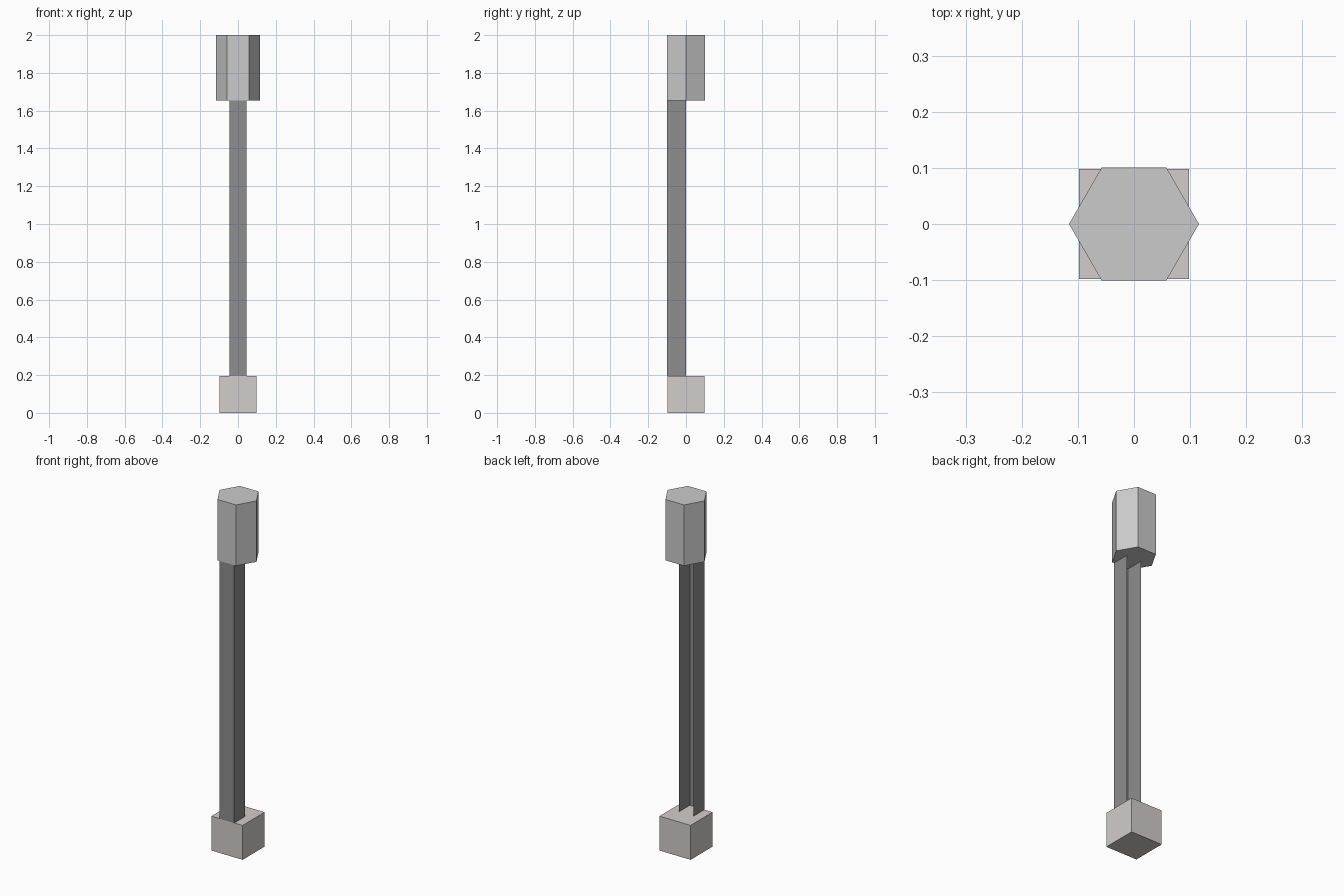
import bpy, math

if "Cube" in bpy.data.objects:
    bpy.data.objects.remove(bpy.data.objects["Cube"])


def paint(obj, name, color):
    mat = bpy.data.materials.new(name)
    mat.diffuse_color = (*color, 1)
    mat.use_nodes = True
    mat.node_tree.nodes["Principled BSDF"].inputs["Base Color"].default_value = mat.diffuse_color
    obj.data.materials.append(mat)


# Cube foot
bpy.ops.mesh.primitive_cube_add(size=1, location=(0, 0, 0.099))
base = bpy.context.object
base.name = "base_block"
base.scale = (0.196, 0.196, 0.195)
base.location.z = 0.195 / 2
paint(base, "warm_grey", (0.64, 0.61, 0.60))

# Post: thin sheet channel, open towards the back
profile = [(0.046, -0.001), (0.046, -0.1), (-0.046, -0.1), (-0.046, -0.001)]
bottom, top = 0.195, 1.655
verts = [(x, y, z) for z in (bottom, top) for x, y in profile]
n = len(profile)
faces = [(i + 1, i, i + n, i + n + 1) for i in range(n - 1)]
mesh = bpy.data.meshes.new("channel_post")
mesh.from_pydata(verts, [], faces)
post = bpy.data.objects.new("channel_post", mesh)
bpy.context.collection.objects.link(post)
paint(post, "dark_grey", (0.27, 0.27, 0.27))

# Hexagonal head, points along x
bpy.ops.mesh.primitive_cylinder_add(vertices=6, radius=0.1158, depth=2 - top,
                                    location=(0, 0, (2 + top) / 2),
                                    rotation=(0, 0, math.radians(30)))
bpy.context.object.name = "hexagonal_head"
